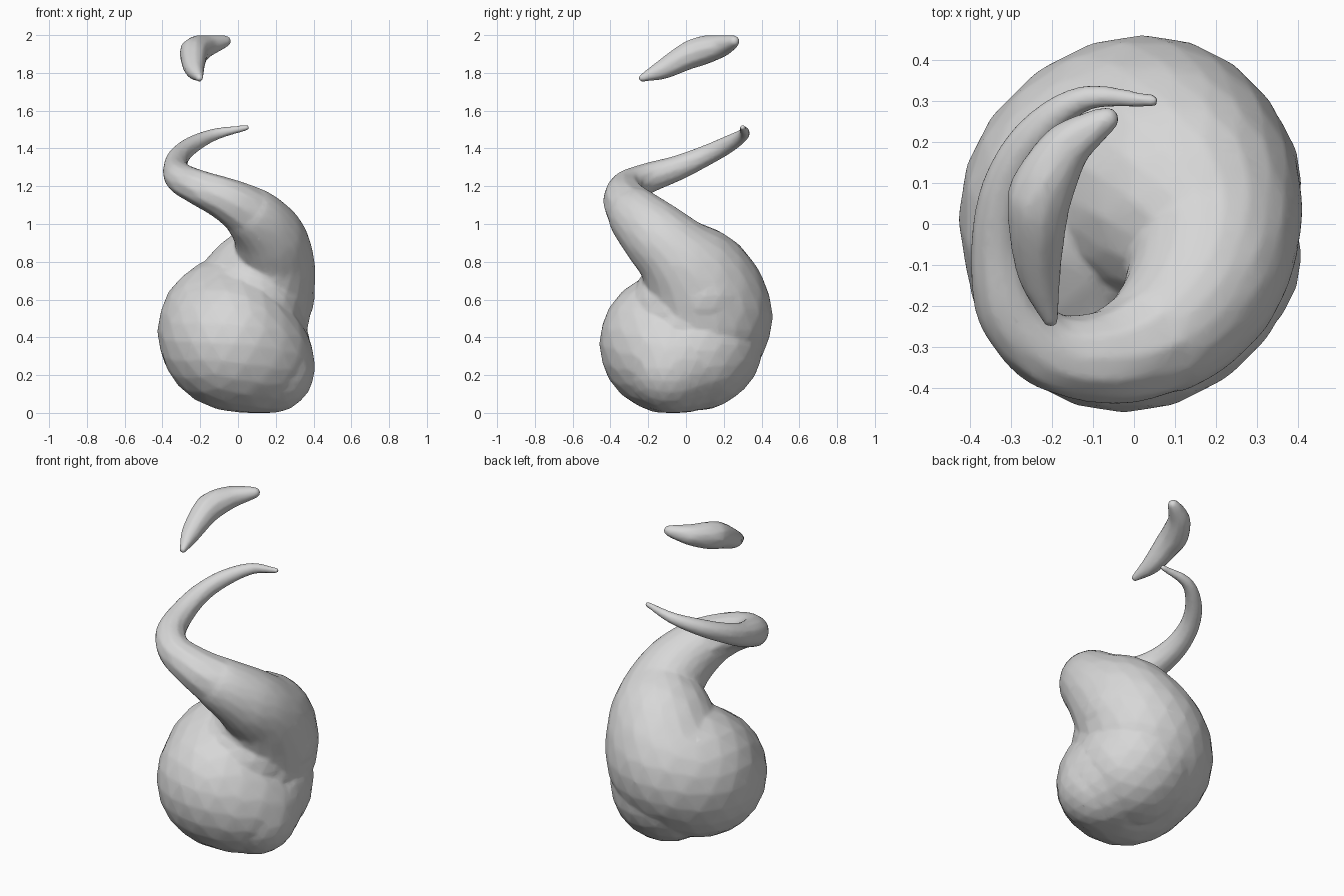
import bpy, bmesh
from mathutils import Vector, Matrix

grey = bpy.data.materials.new("plain grey")
grey.diffuse_color = (0.68, 0.68, 0.68, 1)


def spline(points, steps):
    """Catmull-Rom samples of (x, y, z, radius) points."""
    p = [Vector(q) for q in points]
    p = [p[0] * 2 - p[1]] + p + [p[-1] * 2 - p[-2]]
    for a, b, c, d in zip(p, p[1:], p[2:], p[3:]):
        for i in range(steps):
            t = i / steps
            yield 0.5 * (2 * b + (c - a) * t + (2 * a - 5 * b + 4 * c - d) * t**2
                         + (3 * b - 3 * c + d - a) * t**3)
    yield p[-2]


def swept_blob(name, points, ratio, fillers=()):
    """Round sweep of varying thickness, fused to one smooth skin."""
    bm = bmesh.new()
    for s in list(spline(points, 14)) + [Vector(f) for f in fillers]:
        bmesh.ops.create_icosphere(bm, subdivisions=2 if s.w < 0.15 else 3,
                                   radius=max(s.w, 0.012) * 1.01,
                                   matrix=Matrix.Translation(s.xyz))
    for v in bm.verts:
        v.co.z = min(max(v.co.z, 0), 2)
    me = bpy.data.meshes.new(name)
    bm.to_mesh(me)
    bm.free()
    me.materials.append(grey)
    ob = bpy.data.objects.new(name, me)
    bpy.context.collection.objects.link(ob)
    fuse = ob.modifiers.new("fuse", 'REMESH')
    fuse.mode = 'VOXEL'
    fuse.voxel_size = 0.009
    fuse.use_smooth_shade = True
    soften = ob.modifiers.new("soften", 'SMOOTH')
    soften.factor = 0.5
    soften.iterations = 6
    reduce = ob.modifiers.new("reduce", 'DECIMATE')
    reduce.ratio = ratio
    return ob


# Curling body: thin tip, spiral strand, then fat rounded base
swept_blob("swirl_body", [
    (0.045, 0.30, 1.51, 0.016),
    (-0.12, 0.305, 1.475, 0.032),
    (-0.24, 0.22, 1.42, 0.047),
    (-0.31, 0.10, 1.36, 0.056),
    (-0.33, -0.05, 1.295, 0.068),
    (-0.30, -0.21, 1.24, 0.083),
    (-0.20, -0.31, 1.19, 0.095),
    (-0.05, -0.32, 1.125, 0.118),
    (0.08, -0.26, 1.04, 0.15),
    (0.165, -0.15, 0.93, 0.185),
    (0.18, -0.03, 0.81, 0.22),
    (0.11, 0.07, 0.68, 0.295),
    (0.03, 0.11, 0.52, 0.345),
    (-0.045, 0.04, 0.45, 0.37),
    (-0.05, -0.03, 0.41, 0.365),
    (-0.03, -0.10, 0.37, 0.355),
    (0.05, -0.10, 0.32, 0.32),
    (0.12, -0.07, 0.275, 0.28),
    (0.17, -0.08, 0.235, 0.235),
], 0.18, [
    # fullness at the lower back right and in the front fold
    (0.05, 0.08, 0.36, 0.325),
    (0.07, 0.06, 0.33, 0.315),
    (0.10, 0.01, 0.30, 0.29),
    (0.12, -0.03, 0.28, 0.28),
    (0.07, 0.02, 0.46, 0.29),
    (0.06, -0.02, 0.53, 0.28),
    (0.05, -0.02, 0.57, 0.265),
    (0.08, 0.00, 0.63, 0.25),
    (0.10, -0.01, 0.68, 0.23),
    (0.15, 0.10, 0.62, 0.255),
])

# Floating wisp above the tip
swept_blob("floating_wisp", [
    (-0.203, -0.233, 1.773, 0.02),
    (-0.23, -0.12, 1.82, 0.053),
    (-0.235, 0.0, 1.885, 0.072),
    (-0.225, 0.08, 1.916, 0.078),
    (-0.17, 0.18, 1.942, 0.062),
    (-0.10, 0.235, 1.96, 0.042),
    (-0.065, 0.255, 1.968, 0.03),
], 0.25)
